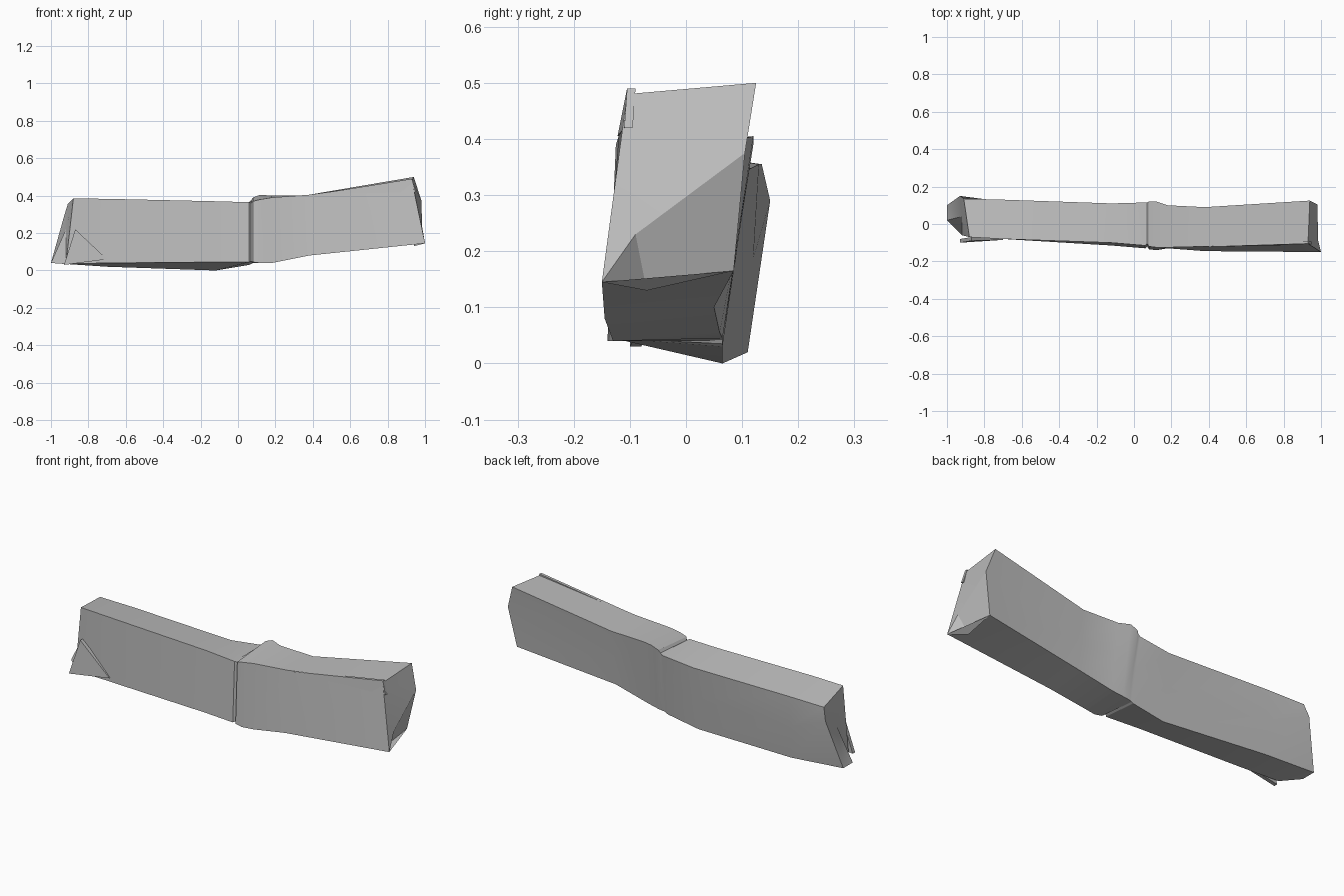
import bpy
import bmesh

default_cube = bpy.data.objects.get("Cube")
if default_cube:
    bpy.data.objects.remove(default_cube, do_unlink=True)


def flat_material(name, colour):
    material = bpy.data.materials.new(name)
    material.use_nodes = True
    material.diffuse_color = colour
    shader = material.node_tree.nodes["Principled BSDF"]
    shader.inputs["Base Color"].default_value = colour
    shader.inputs["Roughness"].default_value = 0.9
    return material


def finish(name, mesh_builder, material):
    """Turn a bmesh into a named object with consistent normals."""
    bmesh.ops.recalc_face_normals(mesh_builder, faces=mesh_builder.faces[:])
    mesh = bpy.data.meshes.new(name)
    mesh_builder.to_mesh(mesh)
    mesh_builder.free()
    mesh.materials.append(material)
    part = bpy.data.objects.new(name, mesh)
    bpy.context.collection.objects.link(part)
    return part


def section(x, front_bottom, front_top, back_top, back_bottom):
    """Five-sided section: the back side carries an extra middle point."""
    back_middle = [(a + b) / 2 for a, b in zip(back_top, back_bottom)]
    corners = (front_bottom, front_top, back_top, back_middle, back_bottom)
    return [(x, y, z) for y, z in corners]


def add_splinter(name, corners, thickness, material):
    """A thin pointed shard lying along the front of the beam."""
    builder = bmesh.new()
    outer = [builder.verts.new(c) for c in corners]
    inner = [builder.verts.new((x, y + thickness, z)) for x, y, z in corners]
    builder.faces.new(outer)
    builder.faces.new(inner)
    for i in range(len(outer)):
        j = (i + 1) % len(outer)
        builder.faces.new((outer[i], outer[j], inner[j], inner[i]))
    return finish(name, builder, material)


grey = flat_material("plain grey", (0.52, 0.52, 0.52, 1.0))

# Broken ends of the beam, ordered like the sections
left_end = [(-0.92, -0.06, 0.035), (-0.88, -0.07, 0.385), (-0.91, 0.135, 0.355),
            (-0.93, 0.15, 0.29), (-1.0, 0.1, 0.04)]
right_end = [(1.0, -0.15, 0.145), (0.93, -0.105, 0.48), (0.94, 0.125, 0.5),
             (0.98, 0.105, 0.375), (0.94, 0.085, 0.165)]

# Sections between the ends, with a crack and raised knuckle near the middle
sections = [
    left_end,
    section(-0.7, (-0.08, 0.04), (-0.08, 0.383), (0.13, 0.355), (0.11, 0.02)),
    section(-0.12, (-0.115, 0.045), (-0.1, 0.37), (0.11, 0.345), (0.065, 0)),
    section(0.06, (-0.13, 0.045), (-0.115, 0.365), (0.115, 0.365), (0.065, 0.03)),
    section(0.07, (-0.12, 0.05), (-0.105, 0.36), (0.115, 0.375), (0.065, 0.035)),
    section(0.08, (-0.135, 0.045), (-0.12, 0.37), (0.12, 0.39), (0.065, 0.04)),
    section(0.12, (-0.14, 0.04), (-0.125, 0.38), (0.12, 0.405), (0.065, 0.045)),
    section(0.18, (-0.13, 0.04), (-0.125, 0.39), (0.1, 0.4), (0.06, 0.055)),
    section(0.38, (-0.145, 0.08), (-0.12, 0.405), (0.09, 0.4), (0.05, 0.1)),
    right_end,
]

builder = bmesh.new()
rings = [[builder.verts.new(point) for point in ring] for ring in sections]
for ring, following in zip(rings, rings[1:]):
    for i in range(len(ring)):
        j = (i + 1) % len(ring)
        builder.faces.new((ring[i], ring[j], following[j], following[i]))

# Left break: a dented fan with a low protruding tip
dent = builder.verts.new((-0.92, 0.04, 0.22))
tip = builder.verts.new((-1.0, 0.02, 0.04))
rim = rings[0] + [tip]
for i, corner in enumerate(rim):
    builder.faces.new((corner, rim[(i + 1) % len(rim)], dent))
builder.faces.new((rings[0][-1], tip, rings[0][0]))

# Right break: an upper slanted facet, a lower facet and a pointed front edge
low_front, high_front, high_back, ridge_back, low_back = rings[-1]
ridge_front = builder.verts.new((0.985, -0.09, 0.23))
hollow = builder.verts.new((0.94, -0.07, 0.13))
for facet in (
    (high_front, high_back, ridge_back, ridge_front),
    (ridge_back, low_back, hollow, ridge_front),
    (low_front, high_front, ridge_front),
    (low_front, ridge_front, hollow),
    (low_front, hollow, low_back),
):
    builder.faces.new(facet)
beam = finish("broken_beam", builder, grey)

# Shards lifting from the front face
add_splinter("left_splinter",
             [(-0.93, -0.1, 0.03), (-0.7, -0.085, 0.06), (-0.87, -0.09, 0.22)],
             0.02, grey)
add_splinter("right_splinter",
             [(0.95, -0.11, 0.42), (0.93, -0.105, 0.49), (0.4, -0.122, 0.405)],
             0.015, grey)

# Soft shading on the shallow bends only
bpy.ops.object.select_all(action="DESELECT")
beam.select_set(True)
bpy.context.view_layer.objects.active = beam
bpy.ops.object.shade_smooth_by_angle(angle=0.4)
